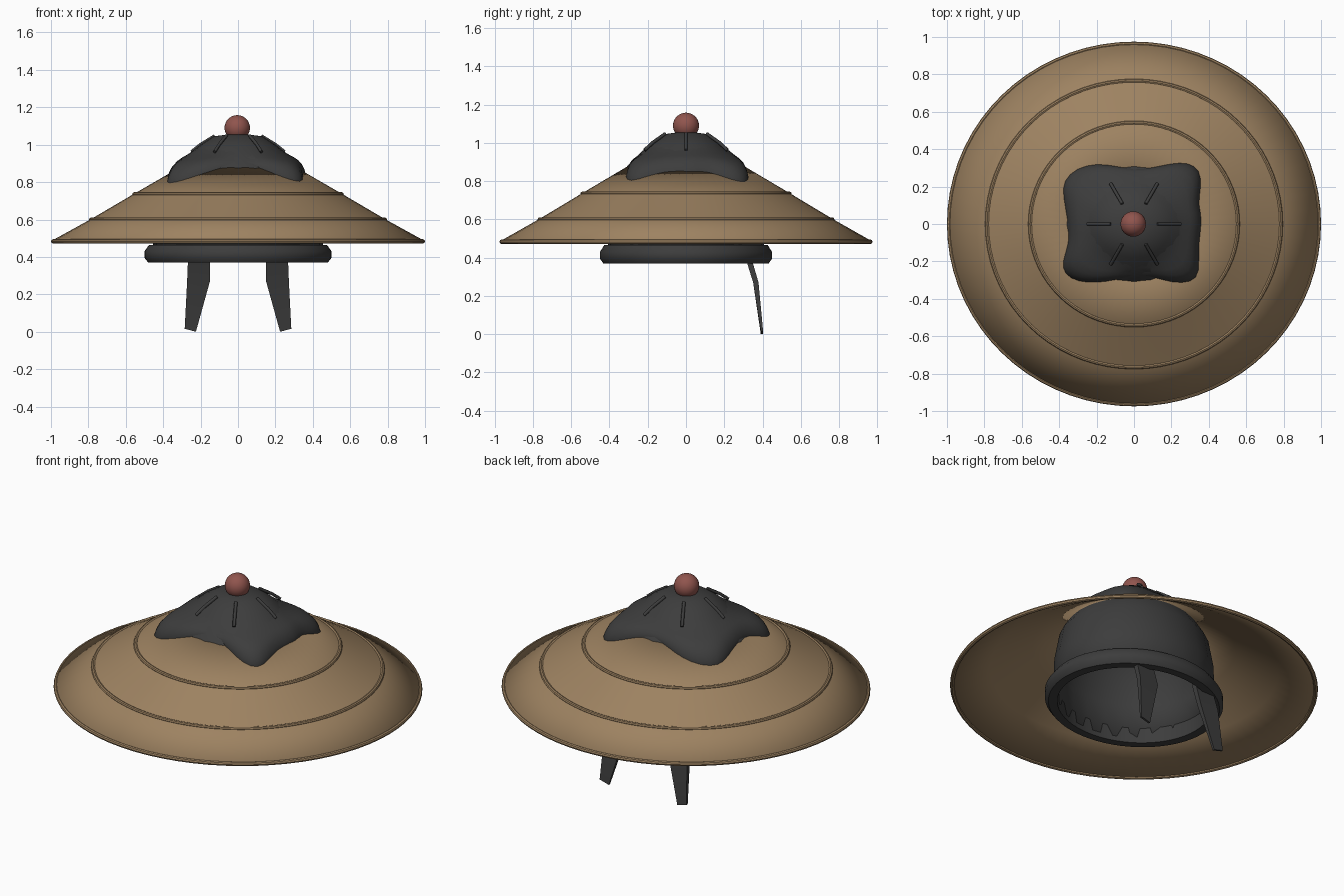
import bpy, bmesh, math
from mathutils import Vector

default_cube = bpy.data.objects.get("Cube")
if default_cube:
    bpy.data.objects.remove(default_cube, do_unlink=True)


def make_material(name, colour):
    mat = bpy.data.materials.new(name)
    mat.use_nodes = True
    mat.diffuse_color = (*colour, 1)
    mat.node_tree.nodes["Principled BSDF"].inputs["Base Color"].default_value = (*colour, 1)
    mat.roughness = 0.8
    return mat


STRAW = make_material("straw_tan", (0.34, 0.225, 0.12))
CLOTH = make_material("charcoal_cloth", (0.046, 0.046, 0.046))
RED = make_material("dusty_red", (0.28, 0.09, 0.075))


def finish(obj, mat, angle=40):
    obj.data.materials.append(mat)
    bpy.ops.object.select_all(action="DESELECT")
    obj.select_set(True)
    bpy.context.view_layer.objects.active = obj
    bpy.ops.object.shade_smooth_by_angle(angle=math.radians(angle))
    return obj


def loft(name, rings, mat, closed=False, cap_end=False, angle=40):
    """Skin a list of equal-length point rings into one surface."""
    bm = bmesh.new()
    rows = [[bm.verts.new(p) for p in ring] for ring in rings]
    pairs = list(zip(rows, rows[1:]))
    if closed:
        pairs.append((rows[-1], rows[0]))
    for low, high in pairs:
        n = len(low)
        for i in range(n):
            j = (i + 1) % n
            bm.faces.new((low[i], low[j], high[j], high[i]))
    if cap_end:
        bm.faces.new(rows[-1])
    if closed:
        bmesh.ops.recalc_face_normals(bm, faces=bm.faces)
    mesh = bpy.data.meshes.new(name)
    bm.to_mesh(mesh)
    bm.free()
    obj = bpy.data.objects.new(name, mesh)
    bpy.context.collection.objects.link(obj)
    return finish(obj, mat, angle)


def lathe(name, profile, mat, depth, sides=64, **options):
    """Turn an (r, z) profile round z, squashed by depth along y."""
    turns = [math.tau * i / sides for i in range(sides)]
    rings = [[(r * math.cos(a), depth * r * math.sin(a), z) for a in turns]
             for r, z in profile]
    return loft(name, rings, mat, **options)


def thicken(obj, amount):
    mod = obj.modifiers.new("Thickness", "SOLIDIFY")
    mod.thickness = amount
    mod.offset = -1


# Wide straw cone
CONE = [(0.995, 0.487), (0.79, 0.6), (0.56, 0.735), (0.3, 0.885)]
CONE_DEPTH = 0.975
thicken(lathe("straw_cone", CONE, STRAW, CONE_DEPTH, sides=72), 0.014)


def cone_height(x, y):
    r = math.hypot(x, y / CONE_DEPTH)
    for (r0, z0), (r1, z1) in zip(CONE, CONE[1:]):
        if r >= r1:
            break
    return z0 + (z1 - z0) * (r - r0) / (r1 - r0)


# Raised hoops on the cone and round its rim
for name, r, z, size in (("rim_hoop", 0.988, 0.483, 0.012),
                         ("lower_hoop", 0.785, 0.6, 0.011),
                         ("upper_hoop", 0.555, 0.735, 0.011)):
    section = [(r + size * math.cos(math.tau * k / 8), z + size * math.sin(math.tau * k / 8))
               for k in range(8)]
    lathe(name, section, STRAW, CONE_DEPTH, sides=72, closed=True)

# Inner cap, open below, its crown rising through the cone
CAP_DEPTH = 0.9
cap = lathe("inner_cap", [(0.455, 0.4), (0.45, 0.6), (0.42, 0.76), (0.34, 0.88), (0.275, 0.94),
                          (0.2, 1.0), (0.13, 1.045), (0.05, 1.055)],
            CLOTH, CAP_DEPTH, sides=24, cap_end=True)
thicken(cap, 0.02)

# Rolled band at the cap's opening
lathe("cap_band", [(0.43, 0.37), (0.48, 0.37), (0.5, 0.395), (0.5, 0.43),
                   (0.475, 0.465), (0.43, 0.46)],
      CLOTH, CAP_DEPTH, closed=True)

# Draped cloth with four soft corners
outline = [(0.37, 0.03), (0.34, 0.1), (0.36, 0.2), (0.355, 0.29), (0.29, 0.33), (0.2, 0.325),
           (0.1, 0.3), (0, 0.29), (-0.1, 0.31), (-0.2, 0.325), (-0.31, 0.3), (-0.38, 0.23),
           (-0.38, 0.15), (-0.35, 0), (-0.345, -0.1), (-0.385, -0.2), (-0.375, -0.27),
           (-0.3, -0.31), (-0.2, -0.315), (-0.1, -0.3), (0, -0.275), (0.1, -0.28),
           (0.2, -0.315), (0.31, -0.315), (0.355, -0.26), (0.34, -0.12)]


def inner_ring(radius, z):
    angles = [math.atan2(y, x) for x, y in outline]
    return [(radius * math.cos(a), CAP_DEPTH * radius * math.sin(a), z) for a in angles]


hem = [(x, y, cone_height(x, y) - 0.01) for x, y in outline]
lip = [(x, y, cone_height(x, y) + 0.022) for x, y in outline]
shoulder = [(x * 0.9, y * 0.9, 0.5 * cone_height(x, y) + 0.5) for x, y in outline]
shoulder = [(x, y, min(0.925, z)) for x, y, z in shoulder]
drape = loft("draped_cloth", [hem, lip, shoulder, inner_ring(0.285, 0.94), inner_ring(0.2, 0.995)],
             CLOTH, angle=60)
drape.modifiers.new("Soft folds", "SUBSURF").levels = 1
drape.modifiers["Soft folds"].render_levels = 1


def seam(name, angle):
    curve = bpy.data.curves.new(name, "CURVE")
    curve.dimensions = "3D"
    curve.bevel_depth = 0.009
    curve.bevel_resolution = 1
    curve.use_fill_caps = True
    path = [(0.125, 1.048), (0.2, 1.002), (0.25, 0.962)]
    spline = curve.splines.new("POLY")
    spline.points.add(len(path) - 1)
    for point, (r, z) in zip(spline.points, path):
        point.co = (r * math.cos(angle), r * math.sin(angle), z, 1)
    obj = bpy.data.objects.new(name, curve)
    bpy.context.collection.objects.link(obj)
    curve.materials.append(CLOTH)


# Six raised seams on the crown
for i in range(6):
    seam(f"crown_seam_{i + 1}", math.tau * i / 6)

# Red bead on top
bpy.ops.mesh.primitive_uv_sphere_add(segments=32, ring_count=16, radius=0.068,
                                     location=(-0.004, 0, 1.09))
bead = bpy.context.object
bead.name = "top_bead"
finish(bead, RED, 60)

# Two tapering ribbons hanging from the back of the band
stations = [(0.15, 0.265, 0.315, 0.44, 0.03), (0.15, 0.268, 0.335, 0.37, 0.03),
            (0.15, 0.272, 0.365, 0.27, 0.028), (0.225, 0.285, 0.397, 0.008, 0.012)]
for name, side in (("left_ribbon", 1), ("right_ribbon", -1)):
    rings = []
    for inner, outer, y, z, thick in stations:
        half = thick / 2
        slant = 0.008 if z < 0.1 else 0
        ring = [Vector((side * inner, y - half, z - slant)),
                Vector((side * outer, y - half, z + slant)),
                Vector((side * outer, y + half, z + slant)),
                Vector((side * inner, y + half, z - slant))]
        rings.append(ring if side < 0 else ring[::-1])
    loft(name, rings, CLOTH, cap_end=True, angle=25)
